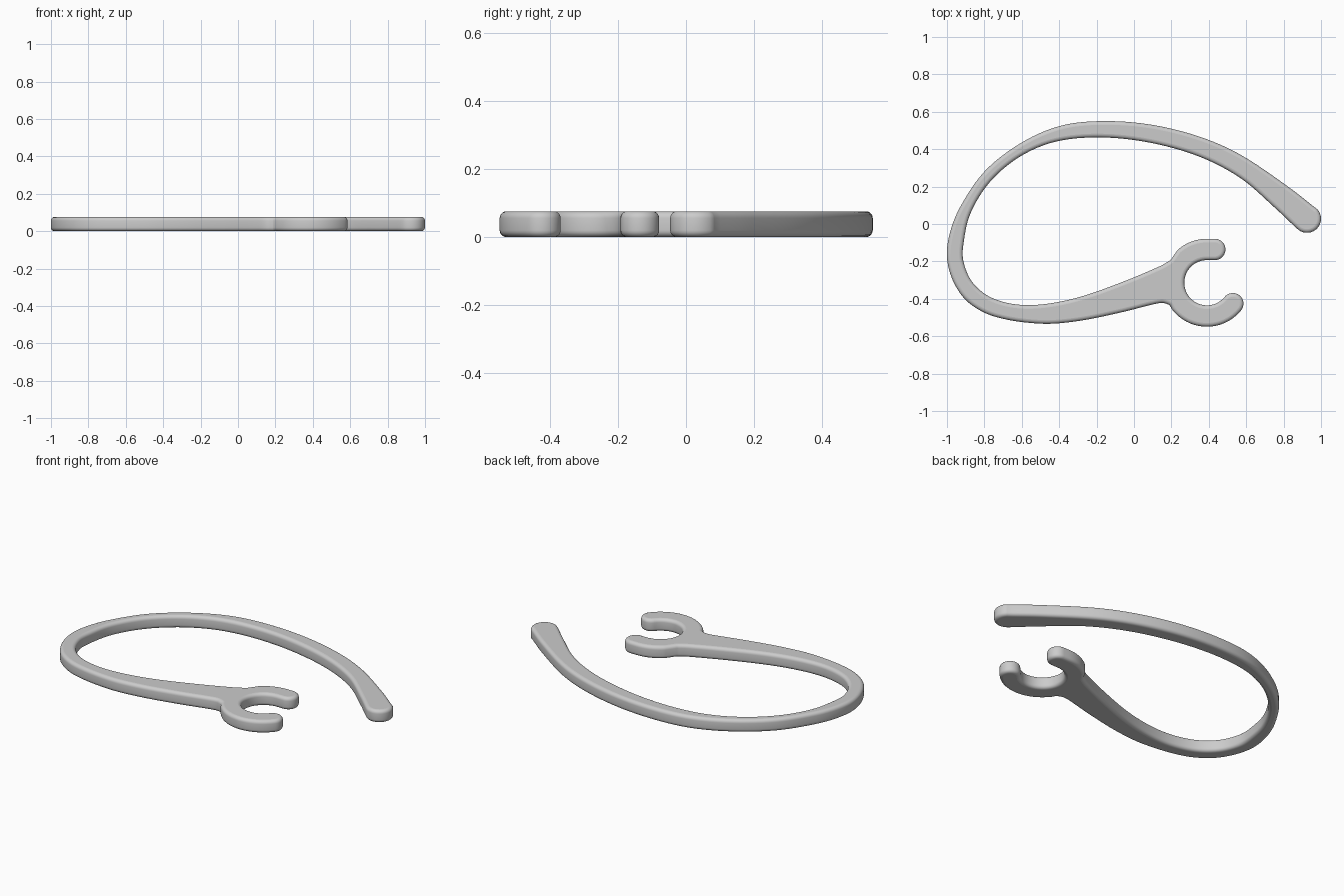
import bpy, bmesh
from math import radians, sin, cos, pi
from mathutils import Vector

cube = bpy.data.objects.get("Cube")
if cube:
    bpy.data.objects.remove(cube, do_unlink=True)

HEIGHT, ROUND, STEPS = 0.076, 0.02, 5
CLIP = Vector((0.39, -0.314))
OUTER, INNER = 0.235, 0.121
MID, CAP = (OUTER + INNER) / 2, (OUTER - INNER) / 2


def arc(center, radius, start, end, count):
    angles = [radians(start + (end - start) * i / count) for i in range(count + 1)]
    return [center + radius * Vector((cos(a), sin(a))) for a in angles]


def spline(points, count=6):
    """Smooth path through the points, spaced by chord length."""
    p = [Vector(q) for q in points]
    p = [2 * p[0] - p[1]] + p + [2 * p[-1] - p[-2]]
    path = []
    for a, b, c, d in zip(p, p[1:], p[2:], p[3:]):
        k = (c - b).length
        m0 = (c - a) * k / ((b - a).length + k)
        m1 = (d - b) * k / ((d - c).length + k)
        for i in range(count):
            t = i / count
            path.append(b * (2*t**3 - 3*t**2 + 1) + m0 * (t**3 - 2*t**2 + t)
                        + c * (3*t**2 - 2*t**3) + m1 * (t**3 - t**2))
    return path + [p[-2]]


# Outer edge of the loop, from the free tip round to the clip neck
outer_edge = spline([
    (.974, .083), (.83, .195), (.57, .37), (.35, .467), (.085, .532), (-.18, .55),
    (-.4, .523), (-.61, .43), (-.8, .28), (-.93, .09), (-.985, -.05), (-1, -.18),
    (-.965, -.31), (-.885, -.42), (-.745, -.495), (-.5, -.533), (-.3, -.519),
    (-.075, -.474), (.11, -.428), (.155, -.422), (.19, -.433)])

# Inner edge of the loop, from the clip neck back to the free tip
inner_edge = spline([
    (.195, -.193), (.14, -.225), (-.075, -.315), (-.29, -.39), (-.475, -.428),
    (-.63, -.43), (-.77, -.39), (-.865, -.31), (-.912, -.2), (-.912, -.107),
    (-.875, .055), (-.77, .225), (-.61, .36), (-.42, .44), (-.18, .463),
    (.085, .435), (.35, .36), (.57, .245), (.755, .085), (.868, -.022)])

# Open ring clip with two rounded jaws
low_jaw = CLIP + MID * Vector((cos(radians(-39)), sin(radians(-39))))
top_jaw = CLIP + Vector((0.042, MID))
clip_edge = (arc(CLIP, OUTER, -143, -39, 24)
             + arc(low_jaw, CAP, -39, 141, 16)[1:]
             + arc(CLIP, INNER, -39, -270, 44)[1:]
             + arc(top_jaw, CAP, -90, 90, 16)
             + arc(CLIP, OUTER, 90, 132, 12))

# Rounded free tip
tip_edge = arc(Vector((.925, .028)), .075, -135, 45, 18)

outline = []
for p in outer_edge + clip_edge + inner_edge + tip_edge:
    if not outline or (p - outline[-1]).length > 0.004:
        outline.append(p)
if (outline[0] - outline[-1]).length < 0.004:
    outline.pop()

# Inward normals of the anticlockwise outline
n = len(outline)
normals = []
for i in range(n):
    t = outline[(i + 1) % n] - outline[i - 1]
    normals.append(Vector((-t.y, t.x)).normalized())

# Stack of outline rings with rounded top and bottom rims
levels = []
for i in range(STEPS + 1):
    a = i / STEPS * pi / 2
    levels.append((ROUND * (1 - sin(a)), ROUND * (1 - cos(a))))
levels += [(inset, HEIGHT - z) for inset, z in reversed(levels)]

bm = bmesh.new()
rings = [[bm.verts.new((*(p + m * inset), z)) for p, m in zip(outline, normals)]
         for inset, z in levels]
for low, high in zip(rings, rings[1:]):
    for i in range(n):
        j = (i + 1) % n
        bm.faces.new((low[i], low[j], high[j], high[i])).smooth = True

# Flat underside and top
caps = [bm.faces.new(rings[0][::-1]), bm.faces.new(rings[-1])]
bm.normal_update()
bmesh.ops.triangulate(bm, faces=caps, ngon_method='EAR_CLIP')

mesh = bpy.data.meshes.new("ear_hook")
bm.to_mesh(mesh)
bm.free()
hook = bpy.data.objects.new("ear_hook", mesh)
bpy.context.collection.objects.link(hook)

# Plain grey plastic
grey = bpy.data.materials.new("grey_plastic")
grey.use_nodes = True
colour = (0.6, 0.6, 0.6, 1)
grey.diffuse_color = colour
grey.node_tree.nodes["Principled BSDF"].inputs["Base Color"].default_value = colour
mesh.materials.append(grey)
